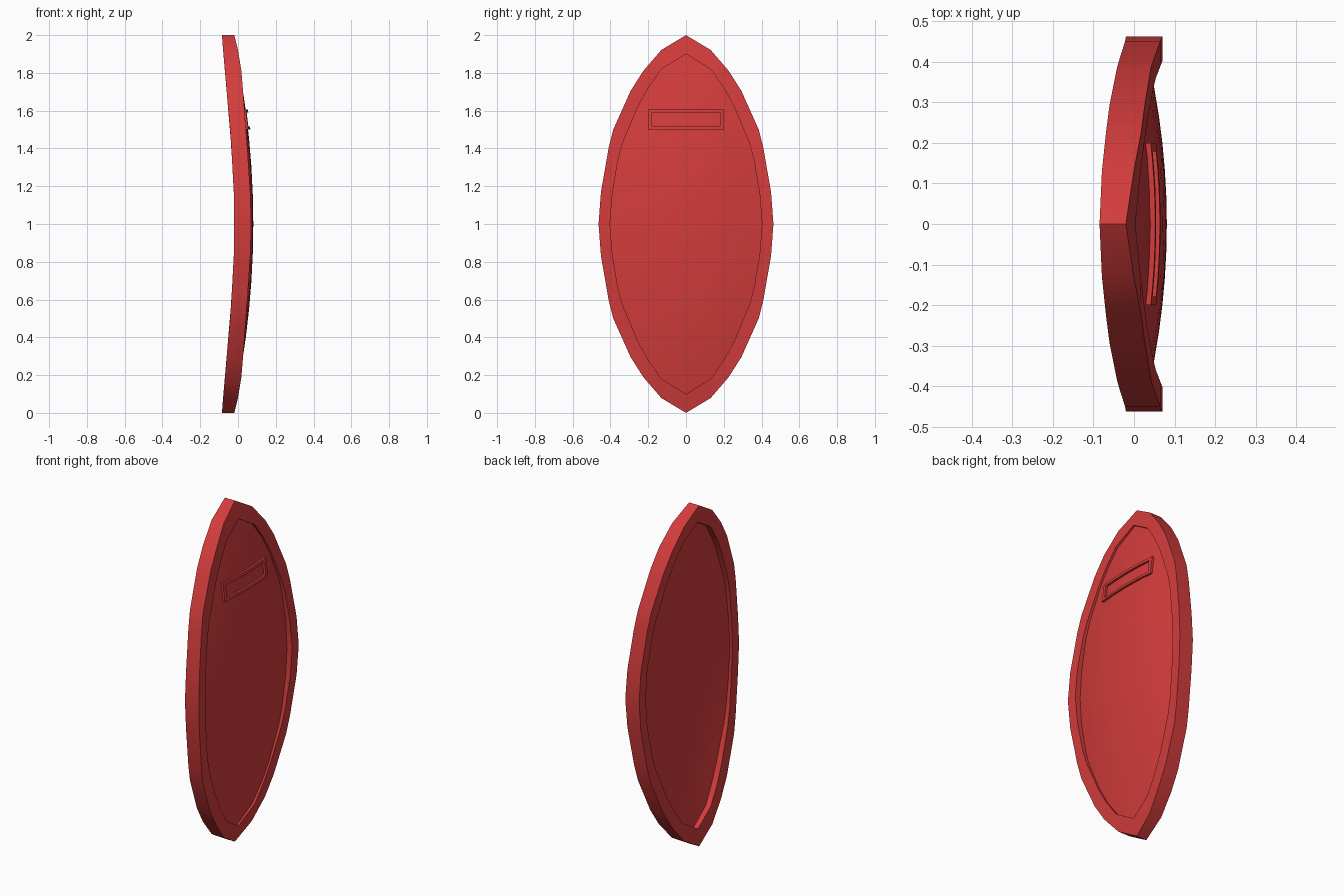
import bpy
import math

cube = bpy.data.objects.get("Cube")
if cube:
    bpy.data.objects.remove(cube, do_unlink=True)

red = bpy.data.materials.new("shield red")
red.use_nodes = True
colour = (0.66, 0.045, 0.045, 1)
red.diffuse_color = colour
red.node_tree.nodes["Principled BSDF"].inputs["Base Color"].default_value = colour

# Quarter outlines as (y, height above middle), from tip to widest point
OUTER = [(0, 1), (.13, .922), (.225, .812), (.293, .705), (.385, .5),
         (.41, .4), (.45, .17), (.463, 0)]
INNER = [(0, .9), (.13, .82), (.2, .72), (.255, .62), (.335, .43),
         (.36, .34), (.39, .16), (.402, 0)]
# Rim bend as (distance from middle, back x, front x)
BEND = [(0, -.02, .07), (.17, -.022, .065), (.4, -.035, .05), (.5, -.042, .042),
        (.7, -.06, .027), (.81, -.069, .018), (.92, -.079, 0), (1, -.085, -.02)]


def full_outline(quarter):
    """Mirror a quarter outline into a closed loop."""
    half = quarter + [(y, -z) for y, z in quarter[-2::-1]]
    return half + [(-y, z) for y, z in half[-2:0:-1]]


def bend(z, column):
    d = min(abs(z), 1)
    for a, b in zip(BEND, BEND[1:]):
        if d <= b[0]:
            f = (d - a[0]) / (b[0] - a[0])
            return a[column] + f * (b[column] - a[column])


def dome(y, z):
    return .081 - .275 * y * y - .11 * z * z


def make_object(name, verts, faces):
    mesh = bpy.data.meshes.new(name)
    mesh.from_pydata([(x, y, z + 1) for x, y, z in verts], [], faces)
    mesh.materials.append(red)
    obj = bpy.data.objects.new(name, mesh)
    bpy.context.collection.objects.link(obj)
    bpy.ops.object.select_all(action='DESELECT')
    obj.select_set(True)
    bpy.context.view_layer.objects.active = obj
    bpy.ops.object.mode_set(mode='EDIT')
    bpy.ops.mesh.select_all(action='SELECT')
    bpy.ops.mesh.normals_make_consistent(inside=False)
    bpy.ops.object.mode_set(mode='OBJECT')
    bpy.ops.object.shade_smooth_by_angle(angle=math.radians(30))
    return obj


def band(name, outer, inner, front, back):
    """Closed ring between two loops with bent front and back faces."""
    n = len(outer)
    verts = []
    for loop, depth in ((outer, front), (inner, front), (inner, back), (outer, back)):
        verts += [(depth(y, z), y, z) for y, z in loop]
    faces = []
    for k in range(4):
        m = (k + 1) % 4
        for i in range(n):
            j = (i + 1) % n
            faces.append((k * n + i, k * n + j, m * n + j, m * n + i))
    return make_object(name, verts, faces)


# Raised rim
inner_loop = full_outline(INNER)
band("rim", full_outline(OUTER), inner_loop,
     lambda y, z: bend(z, 2), lambda y, z: bend(z, 1))

# Domed panel set into the rim, front and back skins
RINGS, THICK = 6, .04
n = len(inner_loop)
verts, faces = [], []
for offset in (0, -THICK):
    start = len(verts)
    for r in range(RINGS):
        s = 1 - r / RINGS
        verts += [(dome(y * s, z * s) + offset, y * s, z * s) for y, z in inner_loop]
    verts.append((dome(0, 0) + offset, 0, 0))
    for i in range(n):
        j = (i + 1) % n
        for r in range(RINGS - 1):
            a, b = start + r * n, start + (r + 1) * n
            faces.append((a + i, a + j, b + j, b + i))
        last = start + (RINGS - 1) * n
        faces.append((last + i, last + j, len(verts) - 1))
back_start = RINGS * n + 1
for i in range(n):
    j = (i + 1) % n
    faces.append((i, j, back_start + j, back_start + i))
make_object("panel", verts, faces)


# Thin frame around the viewing slot, following the dome
def slot_loop(half_width, low, high, steps=8):
    ys = [half_width * (2 * i / steps - 1) for i in range(steps + 1)]
    return [(y, high) for y in ys] + [(y, low) for y in reversed(ys)]


band("slot_frame", slot_loop(.2, .5, .607), slot_loop(.179, .515, .59),
     lambda y, z: dome(y, z) + .012, lambda y, z: dome(y, z) - .008)
